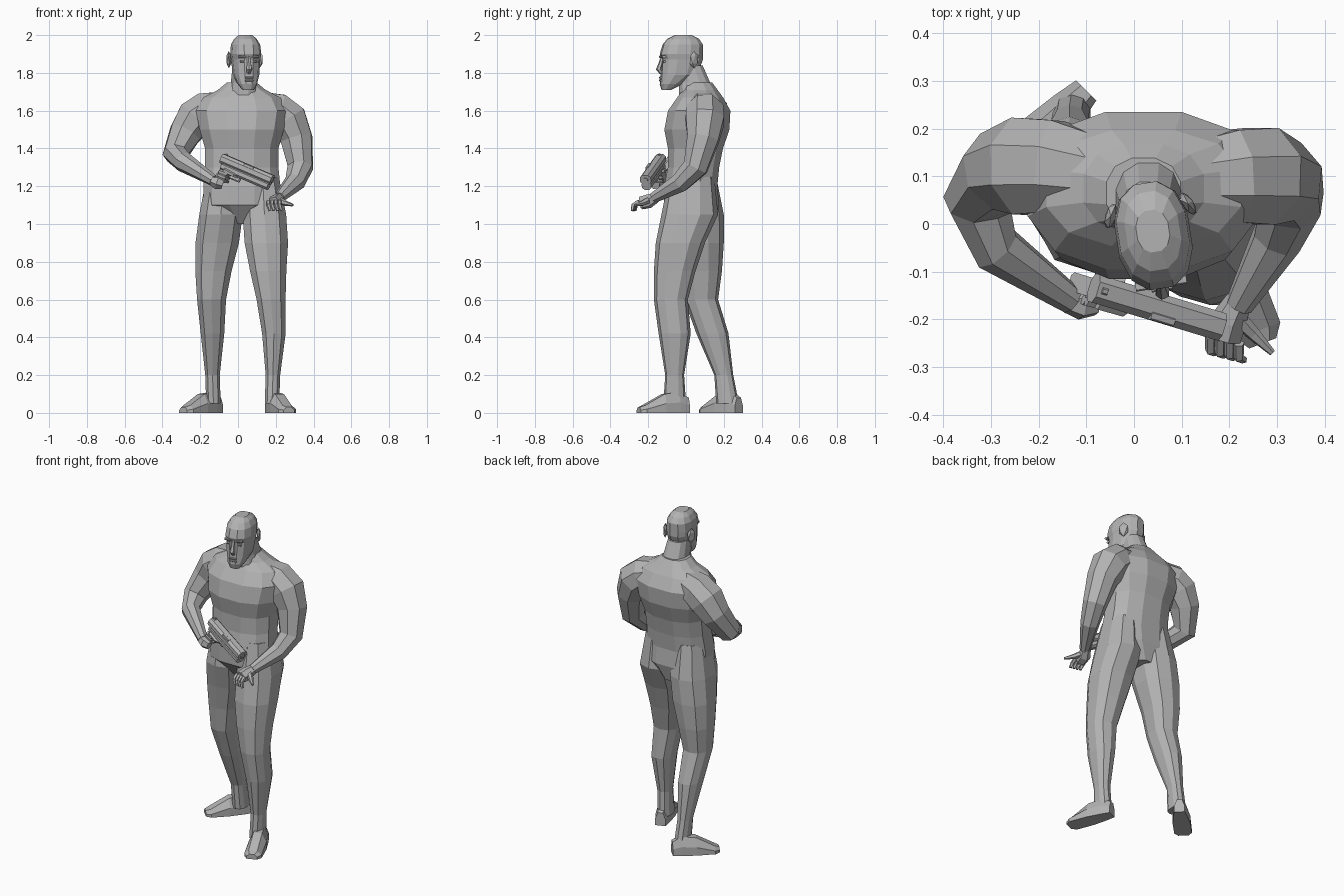
import bpy
import bmesh
from math import cos, sin, pi, radians, copysign
from mathutils import Vector, Matrix

default = bpy.data.objects.get("Cube")
if default:
    bpy.data.objects.remove(default)

# One plain grey for the whole figure
grey = bpy.data.materials.new("plain grey")
grey.use_nodes = True
shade = (.45, .45, .45, 1)
grey.diffuse_color = shade
grey.node_tree.nodes["Principled BSDF"].inputs["Base Color"].default_value = shade
WORLD = Matrix.Identity(4)
UP = Vector((0, 0, 1))


def finish(name, bm, matrix):
    """Turn a bmesh into a flat shaded object."""
    bmesh.ops.recalc_face_normals(bm, faces=bm.faces)
    mesh = bpy.data.meshes.new(name)
    bm.to_mesh(mesh)
    bm.free()
    mesh.materials.append(grey)
    part = bpy.data.objects.new(name, mesh)
    bpy.context.collection.objects.link(part)
    part.matrix_world = matrix


def skin(name, rings, matrix=WORLD):
    """Bridge a list of point rings and cap both ends."""
    bm = bmesh.new()
    loops = [[bm.verts.new(point) for point in ring] for ring in rings]
    for lower, upper in zip(loops, loops[1:]):
        for i, corner in enumerate(lower):
            bm.faces.new((lower[i - 1], corner, upper[i], upper[i - 1]))
    bm.faces.new(loops[0])
    bm.faces.new(loops[-1])
    finish(name, bm, matrix)


def turns(sides):
    return [2 * pi * (i + .5) / sides for i in range(sides)]


def squared(value):
    """Push a sine or cosine outwards so that the section is a little boxy."""
    return copysign(abs(value) ** .85, value)


def stack(name, centres, sizes, sides=10, matrix=WORLD):
    """Level oval rings, from their centres and half widths and depths."""
    rings = []
    for centre, (width, depth) in zip(centres, sizes):
        rings.append([Vector(centre) + Vector((width * squared(cos(a)), depth * squared(sin(a)), 0))
                      for a in turns(sides)])
    skin(name, rings, matrix)


def trunk(name, x, rows, matrix=WORLD):
    """Upright symmetrical form, each row: height, half width, front, back."""
    centres = [(x, (front + back) / 2, z) for z, width, front, back in rows]
    sizes = [(width, (back - front) / 2) for z, width, front, back in rows]
    stack(name, centres, sizes, 12, matrix)


def tube(name, path, radii, sides=6, matrix=WORLD):
    """Round rings set square across a path."""
    points = [Vector(p) for p in path]
    rings = []
    last = points[1] - points[0]
    side = last.orthogonal().normalized()
    for i, (point, radius) in enumerate(zip(points, radii)):
        before = points[max(i - 1, 0)]
        after = points[min(i + 1, len(points) - 1)]
        along = (after - before).normalized()
        side = last.rotation_difference(along) @ side
        last = along
        other = along.cross(side)
        rings.append([point + radius * (side * cos(a) + other * sin(a)) for a in turns(sides)])
    skin(name, rings, matrix)


def block(name, centre, size, matrix, bevel=.003, tilt=0):
    """Box with its long edges chamfered, tilted about its own y axis."""
    bm = bmesh.new()
    bmesh.ops.create_cube(bm, size=1)
    bmesh.ops.scale(bm, vec=size, verts=bm.verts)
    long_edges = [e for e in bm.edges if e.verts[0].co.x * e.verts[1].co.x < 0]
    bmesh.ops.bevel(bm, geom=long_edges, offset=bevel, segments=1, affect='EDGES')
    place = Matrix.Translation(centre) @ Matrix.Rotation(radians(tilt), 4, 'Y')
    finish(name, bm, matrix @ place)


# Torso, from the crotch to the base of the neck
trunk("torso", .02, [
    (1, .06, -.04, .15), (1.1, .21, -.12, .18), (1.2, .21, -.12, .17),
    (1.3, .2, -.1, .18), (1.4, .2, -.1, .2), (1.5, .23, -.12, .235),
    (1.6, .25, -.1, .24), (1.67, .21, -.05, .2), (1.71, .13, -.02, .17),
    (1.75, .08, -.01, .14)])
trunk("neck", .03, [(1.65, .09, -.04, .16), (1.75, .07, -.04, .13), (1.84, .06, -.06, .09)])


# Legs share heights and girths; the left steps forward, the right trails
def leg(name, plan):
    heights = (1.25, 1.05, .9, .75, .6, .42, .2, .05)
    girths = ((.09, .12), (.12, .15), (.12, .13), (.1, .11),
              (.08, .09), (.065, .085), (.04, .05), (.04, .06))
    stack(name, [(x, y, z) for (x, y), z in zip(plan, heights)], girths)


leg("left_leg", [(.13, .03), (.14, .02), (.15, -.03), (.16, -.06),
                 (.175, -.08), (.19, -.06), (.185, -.06), (.18, -.06)])
leg("right_leg", [(-.08, .04), (-.09, .05), (-.11, .07), (-.13, .08),
                  (-.14, .08), (-.135, .14), (-.135, .2), (-.13, .22)])


# Feet: flat soles, dropping from the ankle to the toe
def foot(name, heel, toe):
    heel, toe = Vector(heel), Vector(toe)
    across = (toe - heel).normalized().cross(UP)
    rings = []
    for t, w, h in ((0, .03, .08), (.2, .04, .11), (.5, .05, .1), (.9, .05, .04), (1, .03, .03)):
        outline = ((-w, 0), (-w, h / 2), (-w / 2, h), (w / 2, h), (w, h / 2), (w, 0))
        rings.append([heel.lerp(toe, t) + across * u + UP * v for u, v in outline])
    skin(name, rings)


foot("left_foot", (.17, .01, 0), (.27, -.25, 0))
foot("right_foot", (-.1, .28, 0), (-.29, .09, 0))

# Arms share girths from inside the shoulder to the wrist
arm_girths = (.08, .105, .11, .09, .07, .055, .03)
tube("left_arm", [(.09, .09, 1.63), (.21, .1, 1.595), (.265, .1, 1.55), (.31, .09, 1.45),
                  (.33, .05, 1.3), (.3, -.03, 1.22), (.22, -.17, 1.14)], arm_girths, 8)
tube("right_arm", [(-.05, .1, 1.63), (-.17, .12, 1.6), (-.225, .12, 1.56), (-.28, .11, 1.48),
                   (-.33, .05, 1.37), (-.29, -.05, 1.33), (-.13, -.16, 1.23)], arm_girths, 8)

# Left hand: open palm, four curled fingers and a thumb
finger_girths = (.012, .011, .008)
tube("left_palm", [(.22, -.16, 1.14), (.2, -.2, 1.12), (.19, -.24, 1.11)], (.028, .038, .035))
for i, finger in enumerate(("index", "middle", "ring", "little")):
    knuckle = Vector((.22 - .02 * i, -.25 + .005 * i, 1.12))
    joint = knuckle + Vector((0, -.03, -.02))
    tip = joint + Vector((.01, -.005, -.03))
    tube("left_" + finger + "_finger", (knuckle, joint, tip), finger_girths, 5)
tube("left_thumb", [(.21, -.19, 1.13), (.25, -.23, 1.11), (.29, -.27, 1.1)], (.02, .015, .007))

# Head, turned a little to its left
head = Matrix.Translation((.037, 0, 0)) @ Matrix.Rotation(radians(9), 4, 'Z')
trunk("head", 0, [
    (1.71, .03, -.13, -.08), (1.74, .05, -.14, -.02), (1.79, .068, -.135, .06),
    (1.87, .075, -.13, .09), (1.9, .08, -.14, .09), (1.95, .075, -.125, .09),
    (1.98, .058, -.1, .07), (2, .035, -.06, .03)], head)
tube("nose", [(0, -.125, 1.89), (0, -.135, 1.85), (0, -.145, 1.82), (0, -.13, 1.8)],
     (.008, .012, .016, .012), 6, head)
for label, z in (("lower_lip", 1.76), ("upper_lip", 1.775)):
    block(label, (0, -.135, z), (.044, .014, .01), head)
for label, s in (("right", -1), ("left", 1)):
    block(label + "_brow", (s * .034, -.125, 1.885), (.04, .02, .012), head)
    block(label + "_eye", (s * .032, -.122, 1.86), (.026, .012, .01), head)
    ear = bmesh.new()
    bmesh.ops.create_icosphere(ear, subdivisions=1, radius=1)
    lean = Matrix.Rotation(radians(s * 25), 4, 'Z') @ Matrix.Diagonal((.013, .03, .046, 1))
    finish(label + "_ear", ear, head @ Matrix.Translation((s * .082, .03, 1.87)) @ lean)

# Pistol, laid across the waist with its muzzle to the left hand
forward = Vector((.28, -.085, -.12)).normalized()
sideways = UP.cross(forward).normalized()
axes = Matrix((forward, sideways, forward.cross(sideways))).transposed()
pistol = Matrix.Translation((.043, -.173, 1.277)) @ axes.to_4x4()
block("pistol_slide", (0, 0, .014), (.3, .06, .052), pistol, .014)
block("pistol_frame", (.005, 0, -.022), (.28, .052, .044), pistol, .012)
block("pistol_grip", (-.115, 0, -.07), (.05, .04, .11), pistol, .008, 15)
block("ejection_port", (.01, -.02, .033), (.055, .018, .018), pistol)
block("guard_bottom", (-.045, 0, -.065), (.06, .012, .007), pistol)
block("guard_front", (-.017, 0, -.05), (.007, .012, .035), pistol)
block("rear_sight", (-.135, 0, .042), (.012, .014, .008), pistol)
tube("muzzle", [(.14, 0, .012), (.155, 0, .012)], (.015, .015), 8, pistol)

# Right hand wrapped round the grip
tube("right_palm", [(-.14, -.16, 1.23), (-.11, -.165, 1.22), (-.08, -.165, 1.21)], (.027, .037, .028))
for i, finger in enumerate(("middle", "ring", "little")):
    z = -.05 - .02 * i
    tube("right_" + finger + "_finger", [(-.13, -.03, z), (-.09, -.03, z), (-.08, .02, z)],
         finger_girths, 5, pistol)
tube("right_index_finger", [(-.11, -.03, -.035), (-.05, -.03, -.04), (-.03, -.01, -.045)],
     finger_girths, 5, pistol)
tube("right_thumb", [(-.13, .02, -.045), (-.07, .03, -.025)], (.014, .009), 5, pistol)
